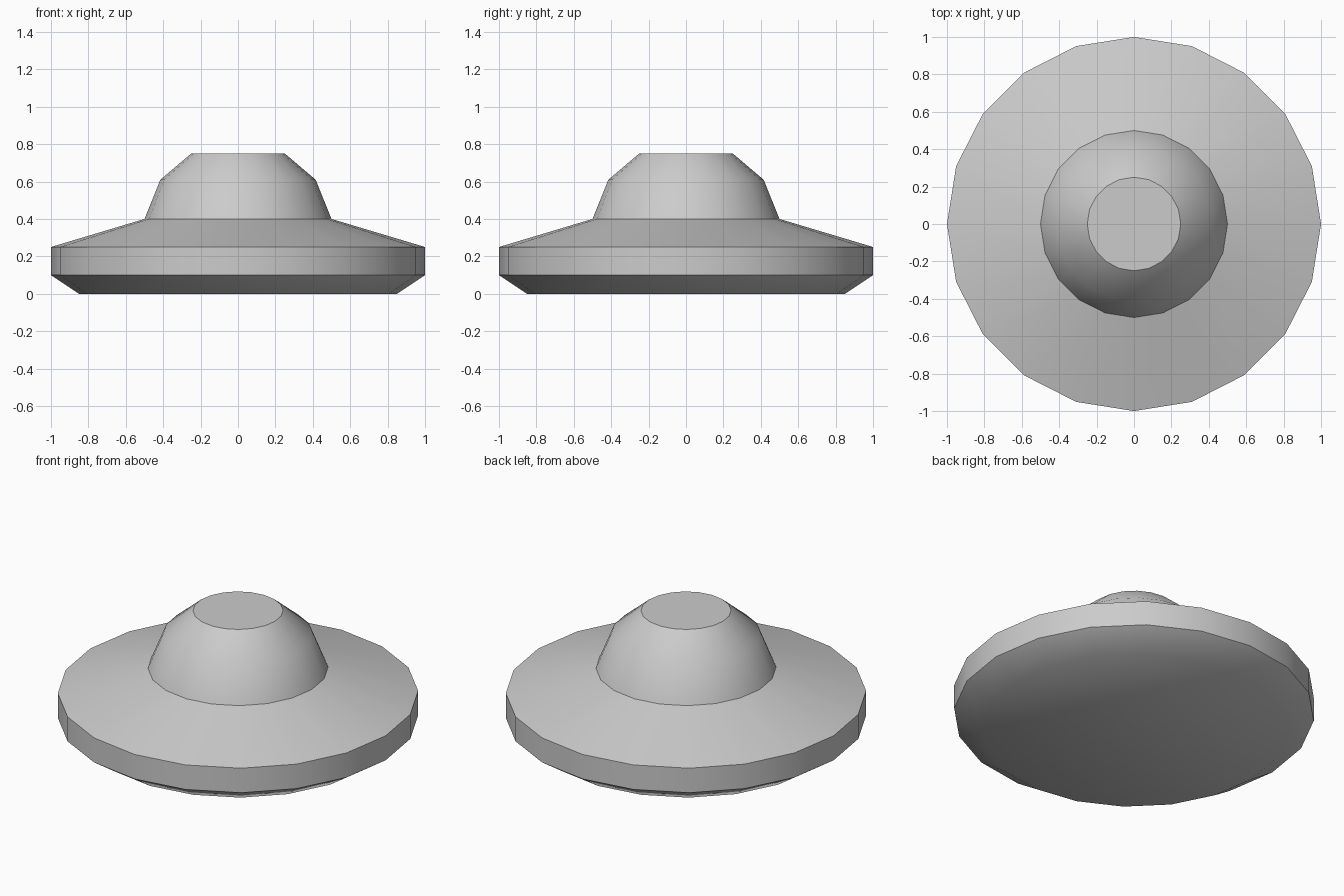
import bpy, bmesh
from math import cos, sin, pi, radians

if "Cube" in bpy.data.objects:
    bpy.data.objects.remove(bpy.data.objects["Cube"])

SIDES = 20


def lathe(name, profile, cap_bottom=False, cap_top=False):
    """Revolve (radius, z) points, listed bottom to top, around the z axis."""
    bm = bmesh.new()
    rings = [[bm.verts.new((r * cos(2 * pi * i / SIDES), r * sin(2 * pi * i / SIDES), z))
              for i in range(SIDES)] for r, z in profile]
    for lo, hi in zip(rings, rings[1:]):
        for i in range(SIDES):
            j = (i + 1) % SIDES
            bm.faces.new((lo[i], lo[j], hi[j], hi[i]))
    if cap_bottom:
        bm.faces.new(rings[0][::-1])
    if cap_top:
        bm.faces.new(rings[-1])
    mesh = bpy.data.meshes.new(name)
    bm.to_mesh(mesh)
    bm.free()
    obj = bpy.data.objects.new(name, mesh)
    bpy.context.collection.objects.link(obj)
    bpy.ops.object.select_all(action='DESELECT')
    obj.select_set(True)
    bpy.context.view_layer.objects.active = obj
    bpy.ops.object.shade_smooth_by_angle(angle=radians(36))
    return obj


# Wide disc: flat underside, lower chamfer, upright rim, sloping top
lathe("saucer_disc", [(0.85, 0), (1, 0.1), (1, 0.25), (0.5, 0.4)], cap_bottom=True)

# Raised centre with a flat top, open where it meets the disc
lathe("centre_dome", [(0.5, 0.4), (0.415, 0.61), (0.25, 0.75)], cap_top=True)
